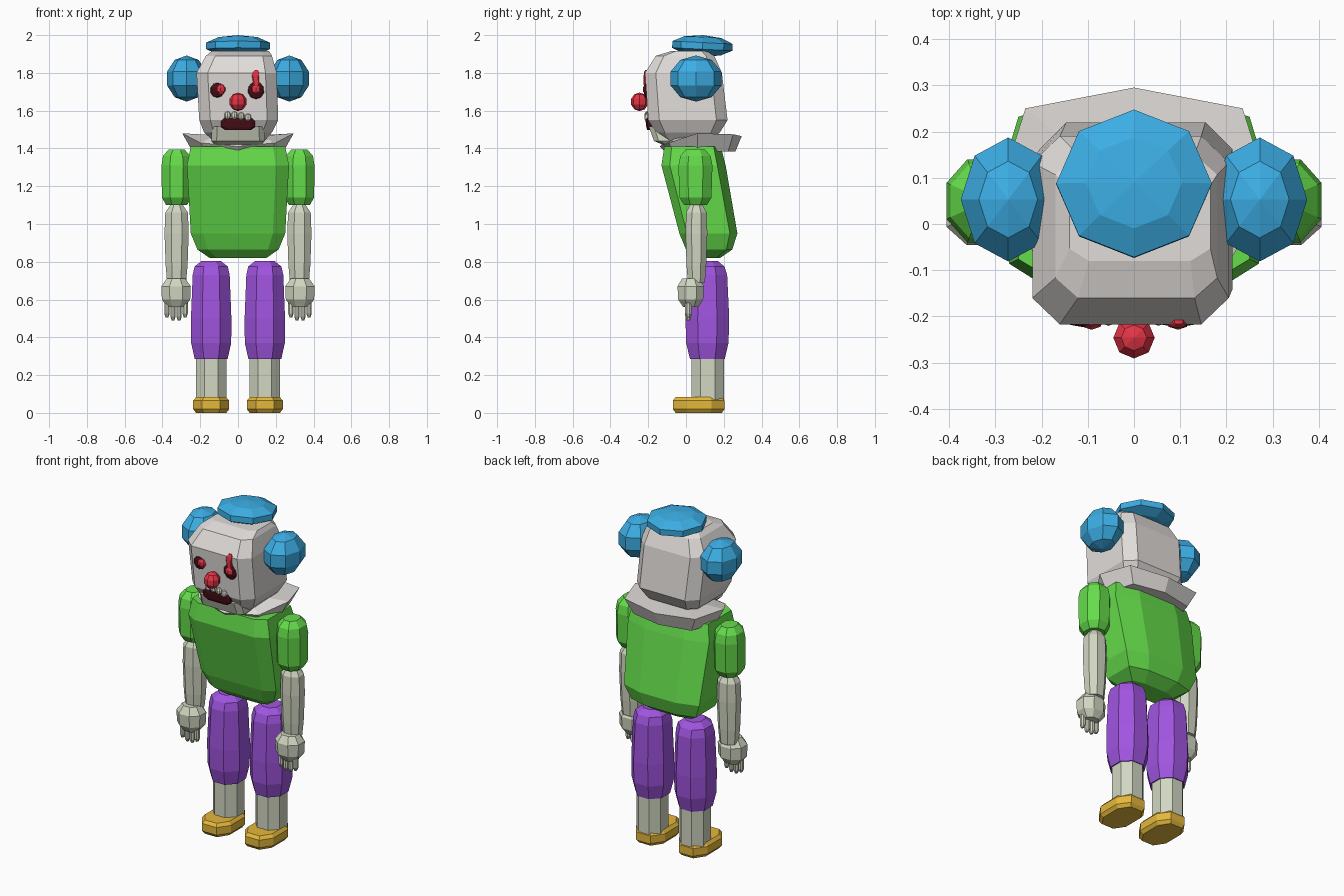
import bpy, bmesh, math
from mathutils import Matrix


def material(name, rgb):
    m = bpy.data.materials.new(name)
    m.diffuse_color = (*rgb, 1)
    return m


GREY = material("pale grey", (0.75, 0.72, 0.70))
BONE = material("bone", (0.64, 0.68, 0.54))
GREEN = material("green", (0.13, 0.72, 0.07))
PURPLE = material("purple", (0.35, 0.09, 0.74))
BLUE = material("blue", (0.045, 0.42, 0.78))
YELLOW = material("mustard", (0.78, 0.48, 0.045))
RED = material("red", (0.78, 0.035, 0.06))
DARK = material("dark maroon", (0.06, 0.004, 0.008))


def finish(name, bm, mat):
    bmesh.ops.recalc_face_normals(bm, faces=bm.faces)
    me = bpy.data.meshes.new(name)
    bm.to_mesh(me)
    bm.free()
    me.materials.append(mat)
    ob = bpy.data.objects.new(name, me)
    bpy.context.collection.objects.link(ob)
    return ob


def loft(name, rings, mat):
    """Skin a stack of point rings and cap both ends."""
    bm = bmesh.new()
    vs = [[bm.verts.new(p) for p in r] for r in rings]
    n = len(vs[0])
    for a, b in zip(vs, vs[1:]):
        for i in range(n):
            j = (i + 1) % n
            bm.faces.new((a[i], a[j], b[j], b[i]))
    bm.faces.new(vs[0])
    bm.faces.new(vs[-1])
    return finish(name, bm, mat)


def octagon(z, x0, x1, y0, y1, c, back=1.0):
    """Rectangle with corners cut by fraction c of each side; back widens the rear cuts."""
    u, v = (x1 - x0) * c, (y1 - y0) * c
    w = u * back
    return [(x0 + u, y0, z), (x1 - u, y0, z), (x1, y0 + v, z), (x1, y1 - v, z),
            (x1 - w, y1, z), (x0 + w, y1, z), (x0, y1 - v, z), (x0, y0 + v, z)]


def block(name, rows, mat, c=0.14, back=1.0):
    return loft(name, [octagon(*r, c, back) for r in rows], mat)


def limb(name, cx, cy, rows, mat):
    """Eight-sided column; rows are (z, x radius, y radius)."""
    return block(name, [(z, cx - a, cx + a, cy - b, cy + b) for z, a, b in rows], mat, 0.28)


def ball(name, loc, size, mat, tilt=0.0, rings=5):
    bm = bmesh.new()
    bmesh.ops.create_uvsphere(bm, u_segments=8, v_segments=rings, radius=1)
    m = Matrix.Translation(loc) @ Matrix.Rotation(tilt, 4, 'X') @ Matrix.Diagonal((*size, 1))
    bmesh.ops.transform(bm, matrix=m, verts=bm.verts)
    return finish(name, bm, mat)


# Torso, leaning forward
block("torso", [(0.82, -0.15, 0.15, 0.05, 0.18), (0.865, -0.215, 0.215, 0.0, 0.245),
                (0.95, -0.25, 0.25, -0.035, 0.272), (1.31, -0.27, 0.27, -0.13, 0.21),
                (1.41, -0.25, 0.25, -0.115, 0.185)], GREEN, 0.13, 2.0)

# Flared collar, drooping at the front
half = [(0.2, -0.09, 1.43), (0.295, 0.06, 1.48), (0.235, 0.25, 1.475)]
rim = [(0, -0.14, 1.41)] + half + [(0, 0.295, 1.465)] + [(-x, y, z) for x, y, z in reversed(half)]
base = [(x * 0.82, 0.06 + (y - 0.06) * 0.86, 1.385) for x, y, z in rim]
inner = [(x * 0.55, 0.04 + (y - 0.04) * 0.6, 1.47) for x, y, z in rim]
loft("collar", [base, rim, inner], GREY)

# Head and jaw
block("head", [(1.44, -0.13, 0.14, -0.12, 0.13), (1.485, -0.18, 0.18, -0.16, 0.18),
               (1.55, -0.205, 0.213, -0.20, 0.22), (1.80, -0.22, 0.205, -0.217, 0.19),
               (1.89, -0.17, 0.18, -0.16, 0.15), (1.915, -0.14, 0.165, -0.08, 0.11)], GREY, 0.14)
block("jaw", [(1.405, -0.11, 0.11, -0.09, 0.06), (1.44, -0.142, 0.142, -0.17, 0.08),
              (1.515, -0.137, 0.137, -0.197, 0.08)], BONE, 0.1)

# Mouth and teeth
block("mouth", [(1.498, -0.07, 0.07, -0.205, -0.12), (1.512, -0.09, 0.09, -0.21, -0.12),
                (1.545, -0.09, 0.09, -0.214, -0.12), (1.56, -0.075, 0.075, -0.212, -0.12)], DARK, 0.1)
for i, (x, z) in enumerate(((-0.055, 1.575), (-0.019, 1.575), (0.017, 1.57), (0.053, 1.563))):
    ball(f"tooth_{i + 1}", (x, -0.205, z), (0.018, 0.016, 0.022), BONE)

# Nose, eyes and the streak over one eye
ball("nose", (0, -0.246, 1.647), (0.047, 0.047, 0.049), RED)
for side, x, px, r in (("right", -0.11, -0.092, 0.042), ("left", 0.095, 0.095, 0.049)):
    ball(f"{side}_eye_socket", (x, -0.206, 1.71), (r, 0.018, r), DARK)
    ball(f"{side}_eye", (px, -0.206, 1.713), (0.029, 0.024, 0.029), RED)
block("eye_streak", [(1.735, 0.083, 0.112, -0.224, -0.20), (1.785, 0.073, 0.112, -0.224, -0.20),
                     (1.805, 0.08, 0.112, -0.222, -0.20), (1.815, 0.088, 0.106, -0.216, -0.20)], RED)

# Tufts of hair
ball("top_hair", (0, 0.087, 1.943), (0.177, 0.168, 0.057), BLUE, tilt=-0.05)
for side, s in (("right", -1), ("left", 1)):
    ball(f"{side}_hair", (s * 0.272, 0.053, 1.77), (0.108, 0.141, 0.122), BLUE)

    # Arm
    ax = s * 0.325
    limb(f"{side}_sleeve", ax, 0.05, [(1.10, 0.055, 0.06), (1.14, 0.078, 0.085), (1.31, 0.08, 0.09),
                                      (1.36, 0.072, 0.08), (1.395, 0.042, 0.05)], GREEN)
    limb(f"{side}_forearm", ax, 0.055, [(0.69, 0.05, 0.045), (0.78, 0.058, 0.052), (0.95, 0.064, 0.058),
                                        (1.06, 0.06, 0.055), (1.10, 0.034, 0.034)], BONE)

    # Hand and fingers
    hx = s * 0.328
    limb(f"{side}_hand", hx, 0.025, [(0.56, 0.045, 0.04), (0.60, 0.075, 0.066), (0.67, 0.078, 0.07),
                                     (0.712, 0.048, 0.045)], BONE)
    for i in range(4):
        drop = 0.49 if i in (1, 2) else 0.505
        limb(f"{side}_finger_{i + 1}", hx + (i - 1.5) * 0.032, 0.012,
             [(drop, 0.007, 0.009), (drop + 0.02, 0.014, 0.016), (0.59, 0.014, 0.016)], BONE)

    # Leg and shoe
    lx = s * 0.142
    limb(f"{side}_trouser_leg", lx, 0.113, [(0.285, 0.087, 0.092), (0.37, 0.106, 0.112), (0.50, 0.107, 0.116),
                                            (0.73, 0.098, 0.105), (0.775, 0.088, 0.09),
                                            (0.805, 0.05, 0.055)], PURPLE)
    limb(f"{side}_shin", lx, 0.115, [(0.06, 0.08, 0.085), (0.30, 0.08, 0.085)], BONE)
    block(f"{side}_shoe", [(0.0, lx - 0.08, lx + 0.08, -0.055, 0.19), (0.02, lx - 0.095, lx + 0.095, -0.07, 0.203),
                           (0.065, lx - 0.095, lx + 0.095, -0.07, 0.203),
                           (0.083, lx - 0.08, lx + 0.08, -0.055, 0.19)], YELLOW, 0.25)
